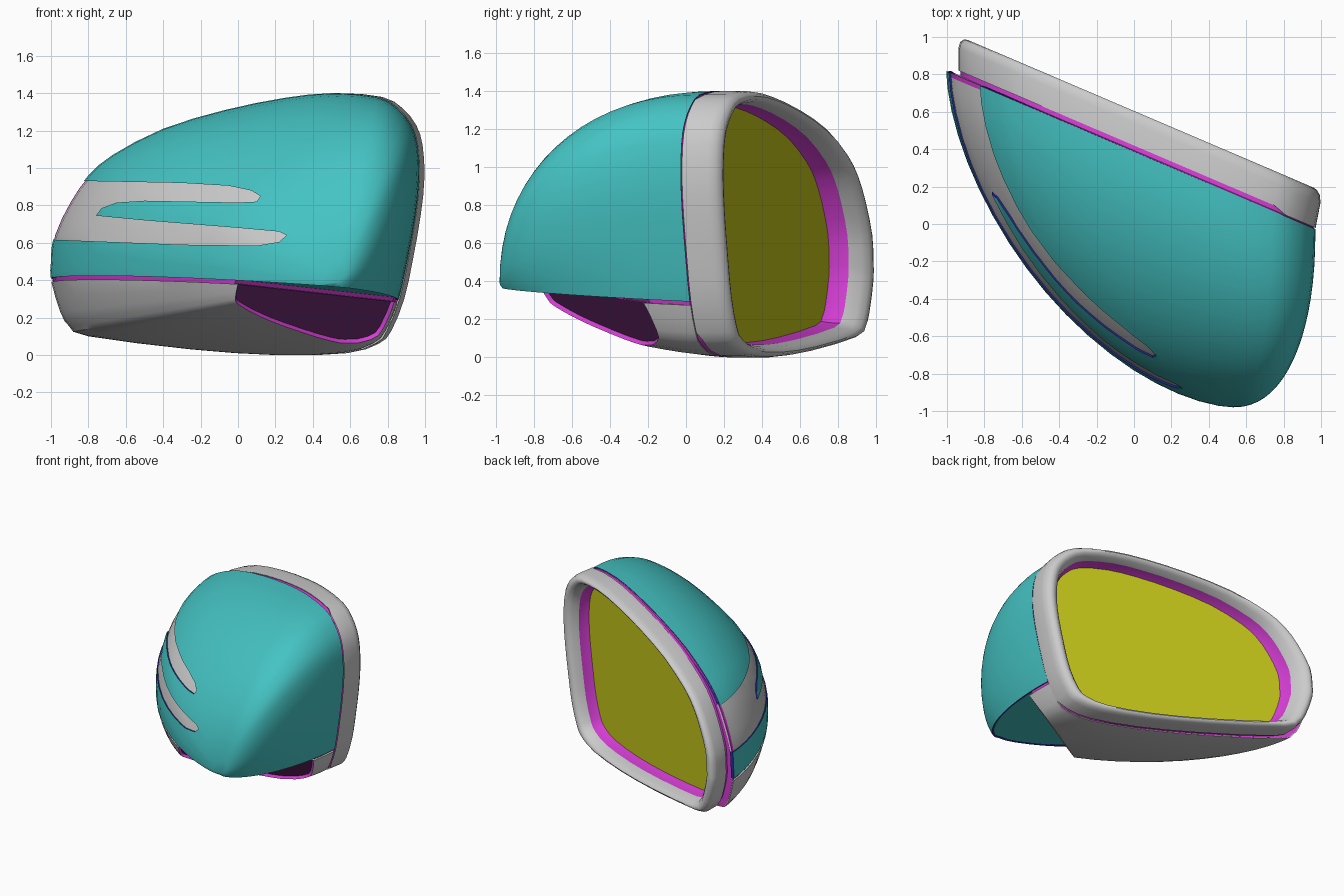
import bpy, bmesh, math
from mathutils import Vector

if "Cube" in bpy.data.objects:
    bpy.data.objects.remove(bpy.data.objects["Cube"])

# outline of the housing at the seam with the rim (x, z)
KEY = [(-1, .5), (-.985, .64), (-.9, .82), (-.8, .96), (-.67, 1.07), (-.4, 1.21), (-.07, 1.31),
       (.25, 1.375), (.5, 1.4), (.74, 1.38), (.85, 1.32), (.925, 1.23), (.96, 1.12), (.97, .95),
       (.95, .75), (.905, .5), (.86, .3), (.79, .13), (.72, .06), (.55, .01), (.2, 0),
       (-.25, .03), (-.8, .1), (-.9, .15), (-.95, .23), (-1, .4)]
# forked indicator strip (x, z)
FORK = [(-1.2, .93), (-.8, .93), (-.3, .92), (-.05, .905), (.07, .88), (.12, .85), (.1, .82),
        (0, .815), (-.5, .825), (-.65, .815), (-.73, .785), (-.76, .745), (-.5, .72), (0, .68),
        (.22, .66), (.26, .64), (.22, .605), (.1, .585), (-.3, .59), (-1.2, .625)]
NRM = Vector((.393, .92, 0))           # direction the glass faces
LIP = Vector((.082, .045, 1))          # normal of the plane under the cap
LIP_O = Vector((0, 0, .364))
A, B, C = Vector((.05, -.73, .36)), Vector((.83, -.23, .29)), Vector((.1, -.53, .12))
SCOOP = (C - A).cross(B - A).normalized()
if SCOOP.y > 0:
    SCOOP.negate()


def material(name, rgb):
    m = bpy.data.materials.new(name)
    m.diffuse_color = (*rgb, 1)
    m.use_nodes = True
    m.node_tree.nodes["Principled BSDF"].inputs["Base Color"].default_value = m.diffuse_color
    return m


TEAL = material("teal", (.06, .55, .55))
BLUE = material("blue", (.02, .02, .3))
PINK = material("magenta", (.7, .05, .7))
PLUM = material("plum", (.12, .02, .13))
YELLOW = material("yellow", (.55, .55, .01))
GREY = material("grey", (.6, .6, .6))


def smooth_closed(pts):
    out, n = [], len(pts)
    for k in range(n):
        a, b, c, d = (Vector(pts[(k + j) % n]) for j in (-1, 0, 1, 2))
        out += [b, (b + c) * .5625 - (a + d) * .0625]
    return out


OUT = smooth_closed(KEY)


def ring(d, inset, rim=False):
    """Outline at depth d behind the seam; the rim is narrower on its left end."""
    pts = []
    for x, z in OUT:
        x2, z2 = x * (1 - inset), .68 + (z - .68) * (1 - inset / 1.25)
        if rim:
            t = (x + 1) / 1.97
            x2 += (1 - t) * (.065 - .393 * d) - t * .2 * d
        pts.append(Vector((x2, .387 - .427 * x2, z2)) + NRM * d)
    return pts


def bridge(bm, loops):
    rows = [[bm.verts.new(p) for p in lp] for lp in loops]
    n = len(rows[0])
    for a, b in zip(rows, rows[1:]):
        for i in range(n):
            bm.faces.new((a[i], a[(i + 1) % n], b[(i + 1) % n], b[i]))
    return rows


def finish(name, bm, mats, angle=35):
    me = bpy.data.meshes.new(name)
    bm.to_mesh(me)
    bm.free()
    for m in mats:
        me.materials.append(m)
    ob = bpy.data.objects.new(name, me)
    bpy.context.collection.objects.link(ob)
    return shade(ob, angle)


def shade(ob, angle=35):
    bpy.ops.object.select_all(action='DESELECT')
    ob.select_set(True)
    bpy.context.view_layer.objects.active = ob
    bpy.ops.object.shade_smooth_by_angle(angle=math.radians(angle))
    return ob


def dome(inset=0, closed=False, steps=18):
    """Superelliptic bulge from the seam outline to the nose."""
    nose = Vector((.53, -.98 + inset, .39))
    base = ring(0, inset)
    loops = []
    for s in range(steps):
        th = math.pi / 2 * s / steps
        lp = []
        for p in base:
            r = Vector((p.x - nose.x, p.z - nose.z)).normalized()
            e = 1.88 - .25 * max(-r.x, 0) + .14 * max(r.y, 0) - .4 * max(-r.y, 0) \
                + .5 * max(r.x, 0) * max(r.y, 0)
            c, q = math.cos(th) ** (2 / e), math.sin(th) ** (2 / e)
            lp.append(Vector((nose.x + (p.x - nose.x) * c, p.y + (nose.y - p.y) * q,
                              nose.z + (p.z - nose.z) * c)))
        loops.append(lp)
    bm = bmesh.new()
    rows = bridge(bm, loops)
    tip, last = bm.verts.new(nose), rows[-1]
    tips = [bm.faces.new((last[i], last[(i + 1) % len(last)], tip)) for i in range(len(last))]
    if closed:
        bm.faces.new(rows[0])
    bmesh.ops.recalc_face_normals(bm, faces=bm.faces)
    if tips[0].normal.y > 0:
        bmesh.ops.reverse_faces(bm, faces=bm.faces)
    return bm


def cut(bm, co, no, fill=True):
    """Remove what lies on the normal's side of a plane; return the new cap faces."""
    r = bmesh.ops.bisect_plane(bm, geom=bm.verts[:] + bm.edges[:] + bm.faces[:], dist=1e-5,
                               plane_co=co, plane_no=no, clear_outer=True)
    if not fill:
        return []
    edges = [e for e in r['geom_cut'] if isinstance(e, bmesh.types.BMEdge)]
    return bmesh.ops.holes_fill(bm, edges=edges, sides=0)['faces']


def shell_boolean(ob, thickness, op, cutter):
    s = ob.modifiers.new("shell", 'SOLIDIFY')
    s.thickness, s.offset, s.material_offset_rim = thickness, -1, 1
    b = ob.modifiers.new("fork", 'BOOLEAN')
    b.operation, b.object, b.solver = op, cutter, 'EXACT'
    dg = bpy.context.evaluated_depsgraph_get()
    me = bpy.data.meshes.new_from_object(ob.evaluated_get(dg))
    ob.modifiers.clear()
    ob.data = me
    shade(ob)


# fork-shaped cutter
bm = bmesh.new()
rows = bridge(bm, [[(x, y, z) for x, z in FORK] for y in (-1.2, 1.2)])
for r in rows:
    bm.faces.new(r)
bmesh.ops.recalc_face_normals(bm, faces=bm.faces)
cutter = finish("fork_cutter", bm, [BLUE])
cutter.hide_render = True

# painted cap with the fork slot
bm = dome()
cut(bm, LIP_O, -LIP, fill=False)
cap = finish("cap", bm, [TEAL, BLUE])
shell_boolean(cap, .025, 'DIFFERENCE', cutter)

# indicator strip sitting in the slot
strip = finish("indicator_strip", dome(.01), [GREY, GREY])
shell_boolean(strip, .02, 'INTERSECT', cutter)
bpy.data.objects.remove(cutter)

# flat underside of the cap
bm = dome(.02, True)
cut(bm, LIP_O + Vector((0, 0, .02)), LIP)
cut(bm, LIP_O + Vector((0, 0, .005)), -LIP)
finish("cap_underside", bm, [TEAL])

# seam strip between cap and lower housing
bm = dome(.015, True)
cut(bm, LIP_O + Vector((0, 0, .01)), LIP)
cut(bm, LIP_O - Vector((0, 0, .05)), -LIP)
cut(bm, A - SCOOP * .03, SCOOP)
finish("lower_seam", bm, [PINK])

# lower housing with the scooped recess
bm = dome(0, True)
cut(bm, LIP_O - Vector((0, 0, .02)), LIP)
panel = cut(bm, A, SCOOP)
walls = bmesh.ops.inset_individual(bm, faces=panel, thickness=.012, depth=-.02)['faces']
for f in walls:
    f.material_index = 1
for f in panel:
    f.material_index = 2
finish("lower_housing", bm, [GREY, PINK, PLUM])

# magenta seam behind the rim
bm = bmesh.new()
bridge(bm, [ring(-.02, .02), ring(.003, .006), ring(.006, .012, True), ring(.05, .012, True)])
bmesh.ops.recalc_face_normals(bm, faces=bm.faces)
finish("rim_seam", bm, [PINK])

# rounded rim around the glass; the seam gap closes on the outer side
start = [a if a.x < .78 else b for a, b in zip(ring(.03, 0, True), ring(.006, 0, True))]
bm = bmesh.new()
bridge(bm, [ring(.035, .03, True), start] +
       [ring(d, i, True) for d, i in ((.14, 0), (.175, .01), (.195, .03), (.2, .05), (.192, .075),
                                      (.165, .1), (.11, .122))])
bmesh.ops.recalc_face_normals(bm, faces=bm.faces)
finish("rim", bm, [GREY], 50)

# recess wall and glass
bm = bmesh.new()
bridge(bm, [ring(.11, .122, True), ring(.06, .13, True), ring(.025, .145, True)])
bmesh.ops.recalc_face_normals(bm, faces=bm.faces)
bmesh.ops.reverse_faces(bm, faces=bm.faces)
finish("recess_wall", bm, [PINK])

bm = bmesh.new()
f = bm.faces.new([bm.verts.new(p) for p in ring(.025, .145, True)])
f.normal_update()
if f.normal.y < 0:
    f.normal_flip()
finish("glass", bm, [YELLOW])
